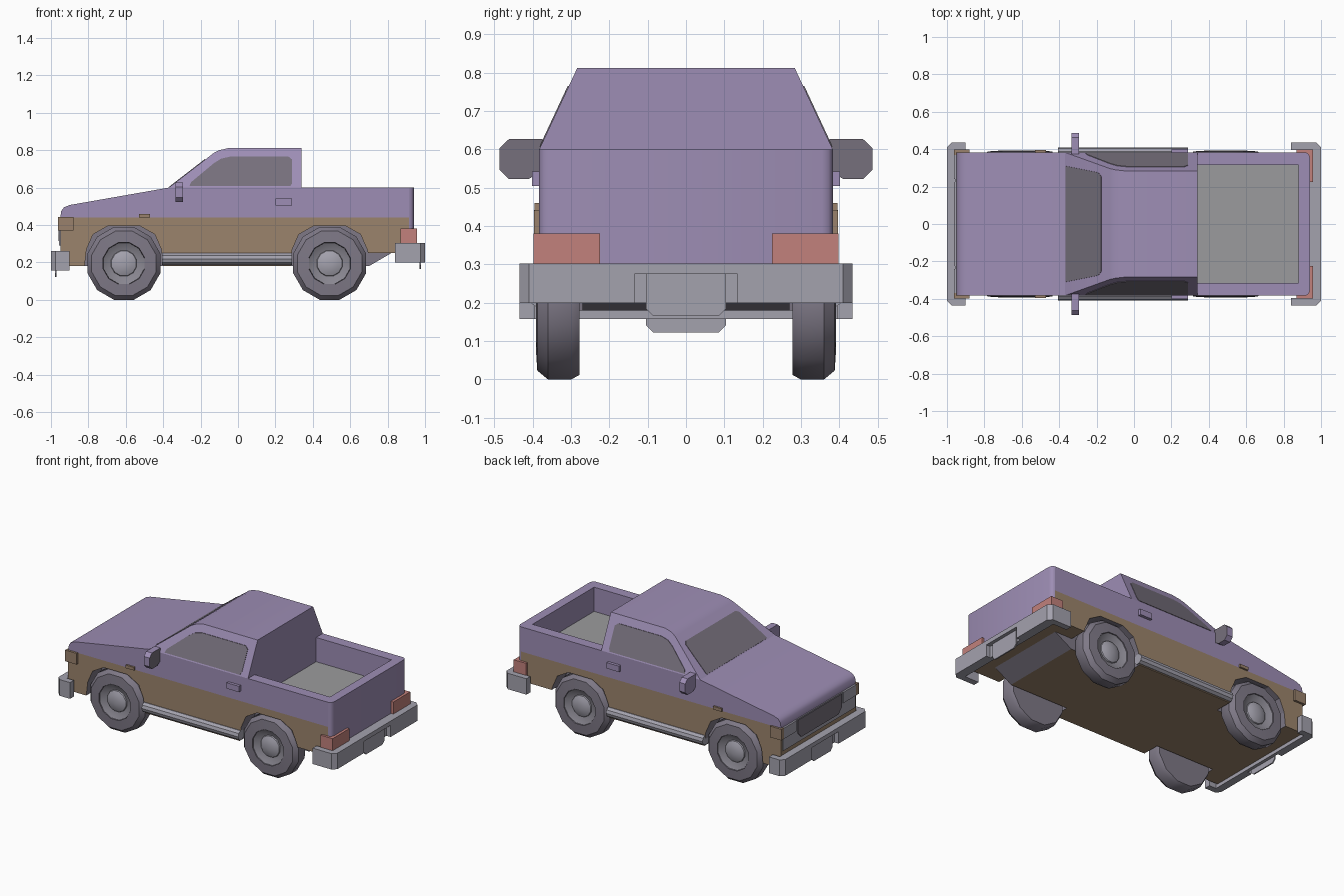
import bpy, bmesh, math

cube = bpy.data.objects.get("Cube")
if cube:
    bpy.data.objects.remove(cube, do_unlink=True)


def material(name, r, g, b):
    m = bpy.data.materials.new(name)
    m.use_nodes = True
    m.diffuse_color = (r, g, b, 1)
    m.node_tree.nodes["Principled BSDF"].inputs["Base Color"].default_value = (r, g, b, 1)
    m.roughness = 0.6
    return m


PURPLE = material("purple paint", 0.34, 0.27, 0.46)
TAN = material("tan paint", 0.33, 0.23, 0.15)
STEEL = material("light grey metal", 0.37, 0.36, 0.42)
RUBBER = material("dark rubber", 0.21, 0.19, 0.24)
GLASS = material("smoked glass", 0.18, 0.16, 0.20)
FLOOR = material("bed floor grey", 0.33, 0.33, 0.34)
RED = material("tail lamp red", 0.54, 0.22, 0.20)
AMBER = material("amber lamp", 0.32, 0.22, 0.15)
RIM = material("rim grey", 0.25, 0.24, 0.28)


def finish(name, bm, mats, rule=None, angle=None):
    bmesh.ops.recalc_face_normals(bm, faces=bm.faces)
    for f in bm.faces:
        f.normal_update()
        if rule:
            f.material_index = rule(f)
    mesh = bpy.data.meshes.new(name)
    bm.to_mesh(mesh)
    bm.free()
    for m in mats:
        mesh.materials.append(m)
    ob = bpy.data.objects.new(name, mesh)
    bpy.context.collection.objects.link(ob)
    if angle:
        bpy.ops.object.select_all(action="DESELECT")
        ob.select_set(True)
        bpy.context.view_layer.objects.active = ob
        bpy.ops.object.shade_smooth_by_angle(angle=math.radians(angle))
    return ob


def loft(name, lower, upper, mats, rule=None, angle=None):
    """Closed solid between two matching outlines."""
    bm = bmesh.new()
    a = [bm.verts.new(p) for p in lower]
    b = [bm.verts.new(p) for p in upper]
    bm.faces.new(a)
    bm.faces.new(b)
    for i in range(len(a)):
        j = (i + 1) % len(a)
        bm.faces.new((a[i], a[j], b[j], b[i]))
    return finish(name, bm, mats, rule, angle)


def side_prism(name, pts, y0, y1, mats, rule=None, angle=None):
    return loft(name, [(x, y0, z) for x, z in pts], [(x, y1, z) for x, z in pts], mats, rule, angle)


def plan_prism(name, pts, z0, z1, mats, angle=None):
    return loft(name, [(x, y, z0) for x, y in pts], [(x, y, z1) for x, y in pts], mats, None, angle)


def cross_prism(name, pts, x0, x1, mats, rule=None):
    return loft(name, [(x0, y, z) for y, z in pts], [(x1, y, z) for y, z in pts], mats, rule)


def box(name, x0, x1, y0, y1, z0, z1, mat):
    return side_prism(name, [(x0, z0), (x1, z0), (x1, z1), (x0, z1)], y0, y1, [mat])


W = 0.383
WHEELS = (-0.61, 0.49)
SIDES = (("left_side", 1), ("right_side", -1))

# Chassis core: tan floor and nose, dark well sides and tail slope
side_prism("chassis_core", [(-0.95, 0.44), (-0.95, 0.18), (0.70, 0.18), (0.82, 0.25),
                            (0.915, 0.25), (0.915, 0.44)], -0.27, 0.27, [TAN, RUBBER],
           lambda f: 1 if abs(f.normal.y) > 0.5 or (f.normal.z < -0.1 and f.normal.x > 0.1) else 0)

# Lower side panels with angular wheel arches
half_arch = [(-0.21, 0.18), (-0.20, 0.27), (-0.165, 0.35), (-0.085, 0.395)]
arch = half_arch + [(-x, z) for x, z in reversed(half_arch)]
outline = [(-0.95, 0.44), (-0.95, 0.18)]
for wx in WHEELS:
    outline += [(wx + x, z) for x, z in arch]
outline[-1] = (0.695, 0.25)
outline += [(0.915, 0.25), (0.915, 0.44)]


def arch_rule(f):
    c = f.calc_center_median()
    near = any(abs(c.x - wx) < 0.22 for wx in WHEELS)
    return 1 if near and abs(f.normal.y) < 0.5 and c.z < 0.42 else 0


for side, s in SIDES:
    side_prism("lower_panel_" + side, outline, s * 0.27, s * W, [TAN, RUBBER], arch_rule)

# Hood and door band
side_prism("hood_and_doors", [(-0.95, 0.44), (-0.945, 0.475), (-0.93, 0.495), (-0.90, 0.507),
                              (-0.37, 0.60), (0.34, 0.60), (0.34, 0.44)], -W, W, [PURPLE], None, 40)


# Cab with sides leaning inward
def cab_y(z):
    return W - (z - 0.60) * 0.467


cab = [(-0.37, 0.60), (-0.13, 0.785), (-0.10, 0.80), (-0.05, 0.812), (0.34, 0.812), (0.34, 0.60)]
loft("cab", [(x, -cab_y(z), z) for x, z in cab], [(x, cab_y(z), z) for x, z in cab], [PURPLE], None, 25)

# Windows
window = [(-0.26, 0.608), (-0.25, 0.63), (-0.13, 0.73), (-0.09, 0.755), (-0.04, 0.766),
          (0.27, 0.766), (0.29, 0.75), (0.29, 0.625), (0.28, 0.608)]
for side, s in SIDES:
    loft("window_" + side, [(x, s * (cab_y(z) - 0.004), z) for x, z in window],
         [(x, s * (cab_y(z) + 0.003), z) for x, z in window], [GLASS])


def on_screen(x, y, lift):
    return (x - lift * 0.61, y, 0.60 + (x + 0.37) * 0.771 + lift * 0.79)


screen = [(-0.365, -0.31), (-0.19, -0.275), (-0.175, -0.255), (-0.175, 0.255), (-0.19, 0.275), (-0.365, 0.31)]
loft("windscreen", [on_screen(x, y, -0.004) for x, y in screen],
     [on_screen(x, y, 0.003) for x, y in screen], [GLASS])

# Cargo bed and rounded tailgate
for side, s in SIDES:
    box("bed_wall_" + side, 0.34, 0.915, s * 0.315, s * W, 0.44, 0.60, PURPLE)
box("bed_end_wall", 0.88, 0.915, -0.315, 0.315, 0.44, 0.60, PURPLE)
box("bed_floor", 0.34, 0.88, -0.315, 0.315, 0.435, 0.443, FLOOR)
corner = [(0.915, W), (0.926, 0.380), (0.935, 0.372), (0.94, 0.355)]
plan_prism("tailgate", corner + [(x, -y) for x, y in reversed(corner)], 0.25, 0.60, [PURPLE], 50)


# Bumpers: wrap-round bars with a recess for the number plate
def bumper(name, sign, tip, inner, z0, z1, zcut):
    tips = [(tip, 0.395), (tip, 0.435), (0.975, 0.435), (1.0, 0.41)]
    back = [(inner, 0.395)]
    recess = [(1.0, 0.135), (0.97, 0.135)]
    for part, extra, a, b in (("lower", recess, z0, zcut), ("upper", [], zcut, z1)):
        half = back + tips + extra
        pts = half + [(x, -y) for x, y in reversed(half)]
        plan_prism(name + "_" + part, [(sign * x, y) for x, y in pts], a, b, [STEEL])
    plate = [(-0.105, zcut), (-0.105, z0 - 0.015), (-0.085, z0 - 0.035)]
    plate += [(-y, z) for y, z in reversed(plate)]
    cross_prism(name + "_number_plate", plate, sign * 0.97, sign * 0.978, [STEEL])


bumper("front_bumper", -1, 0.90, 0.95, 0.157, 0.262, 0.235)
bumper("rear_bumper", 1, 0.84, 0.94, 0.20, 0.303, 0.275)

# Nose: panel, grille and lamps
box("nose_panel", -0.956, -0.948, -0.37, 0.37, 0.29, 0.44, STEEL)
cross_prism("grille", [(-0.225, 0.435), (-0.225, 0.35), (-0.19, 0.315), (0.19, 0.315),
                       (0.225, 0.35), (0.225, 0.435)], -0.961, -0.954, [GLASS])
for side, s in SIDES:
    box("headlamp_" + side, -0.962, -0.95, s * 0.24, s * 0.37, 0.37, 0.44, STEEL)
    box("corner_lamp_" + side, -0.962, -0.88, s * 0.37, s * 0.397, 0.37, 0.442, AMBER)
    box("side_marker_" + side, -0.53, -0.47, s * 0.37, s * 0.395, 0.44, 0.46, AMBER)
    box("tail_lamp_" + side, 0.87, 0.957, s * 0.225, s * 0.398, 0.295, 0.381, RED)
    box("door_handle_" + side, 0.20, 0.288, s * 0.37, s * 0.402, 0.505, 0.543, PURPLE)
    # Door mirror with glass facing backward
    shape = [(0.375, 0.627), (0.462, 0.627), (0.487, 0.603), (0.487, 0.547),
             (0.463, 0.523), (0.41, 0.523), (0.375, 0.545)]
    cross_prism("door_mirror_" + side, [(s * y, z) for y, z in shape], -0.335, -0.293,
                [PURPLE, GLASS], lambda f: 1 if f.normal.x > 0.9 else 0)
    # Tubular side step
    ring = [(math.cos(k * math.tau / 10), math.sin(k * math.tau / 10)) for k in range(10)]
    cross_prism("side_step_" + side, [(s * 0.377 + 0.033 * c, 0.218 + 0.033 * d) for c, d in ring],
                -0.405, 0.288, [STEEL])


# Wheels: lathed twelve-sided tyre, sloped rim and domed hub
def lathe(name, profile, wx, s, mats, rule=None):
    n = 12
    bm = bmesh.new()
    rings = []
    for r, y in profile:
        rings.append([bm.verts.new((wx + r * math.cos((k + 0.5) * math.tau / n), s * y,
                                    0.195 + r * math.sin((k + 0.5) * math.tau / n))) for k in range(n)])
    for a, b in zip(rings, rings[1:]):
        for k in range(n):
            j = (k + 1) % n
            bm.faces.new((a[k], a[j], b[j], b[k]))
    bm.faces.new(rings[0])
    bm.faces.new(rings[-1])
    finish(name, bm, mats, rule, 32)


for axle, wx in zip(("front", "rear"), WHEELS):
    for side, s in SIDES:
        tag = axle + "_" + side
        lathe("tyre_" + tag, [(0.19, 0.278), (0.202, 0.30), (0.202, 0.36), (0.178, 0.388),
                              (0.115, 0.392), (0.112, 0.35)], wx, s, [RUBBER])
        lathe("rim_" + tag, [(0.113, 0.34), (0.113, 0.387), (0.075, 0.365)], wx, s, [RIM])
        lathe("hub_" + tag, [(0.073, 0.36), (0.068, 0.372), (0.045, 0.382), (0.015, 0.386)], wx, s, [STEEL])
